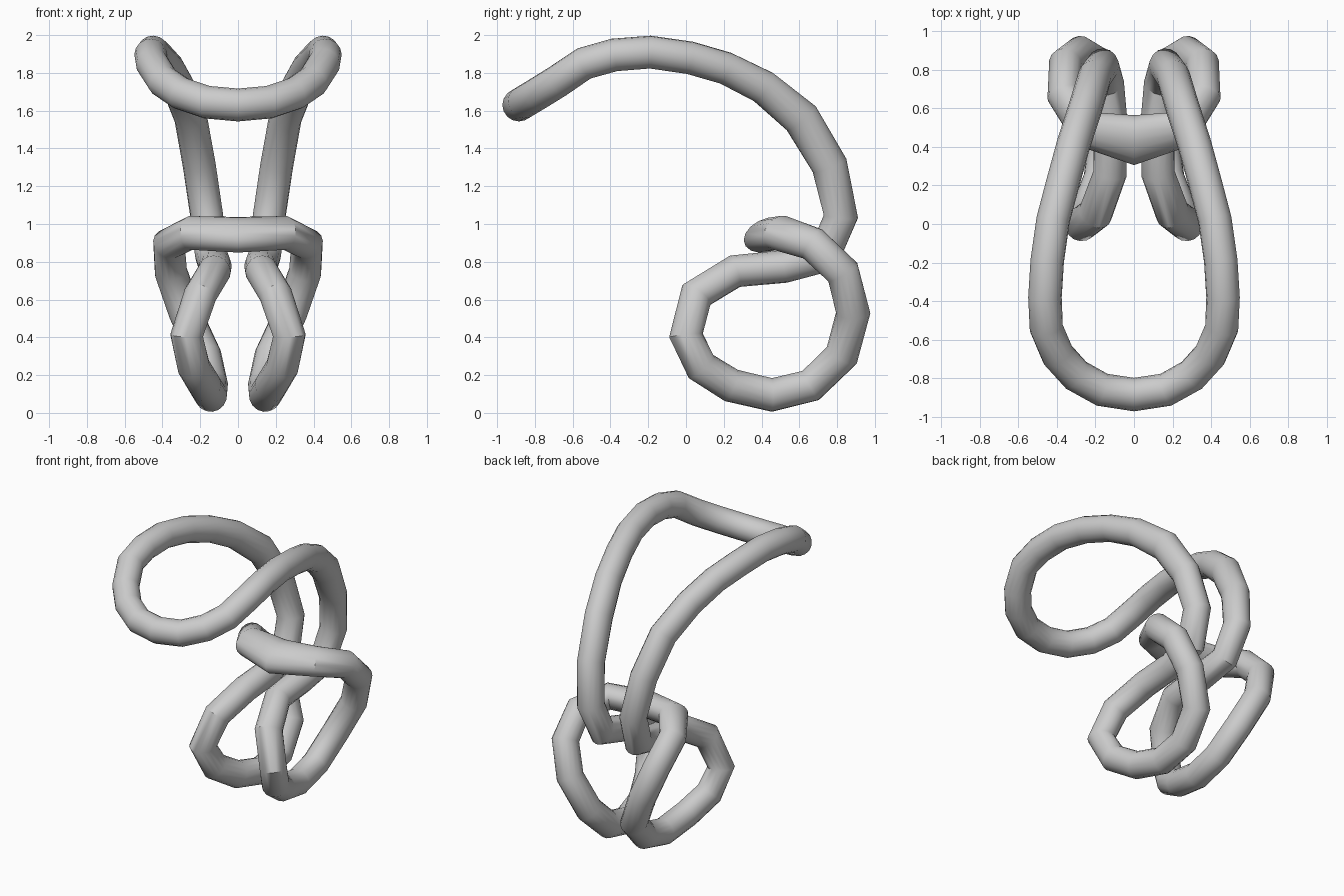
import bpy, bmesh, math
from mathutils import Vector

if "Cube" in bpy.data.objects:
    bpy.data.objects.remove(bpy.data.objects["Cube"])

R, SIDES = 0.087, 16
FLAT_DIR = Vector((0, 0.93, 0.36))   # direction in which some sections are widened

# Half of the closed tube path: x, y, z, widening
PATH = [
    # upper front loop
    (0, -.885, 1.63, 0), (.165, -.86, 1.645, 0), (.30, -.785, 1.69, 0),
    (.395, -.68, 1.755, 0), (.455, -.54, 1.85, 0), (.462, -.38, 1.895, 0),
    (.45, -.19, 1.91, 0), (.42, .02, 1.88, 0), (.37, .21, 1.825, 0),
    (.315, .41, 1.725, .05), (.25, .61, 1.56, .15), (.205, .76, 1.31, .1),
    (.165, .82, 1.04, .05),
    # lower side loop
    (.14, .73, .83, .1), (.12, .52, .775, 0), (.125, .26, .75, 0),
    (.20, .055, .625, .05), (.272, .0, .41, .03), (.235, .08, .245, .03),
    (.175, .24, .145, .03), (.145, .455, .095, .03), (.14, .66, .145, .03),
    (.175, .825, .305, .05), (.28, .885, .53, .05), (.355, .83, .745, .05),
    # cross strap
    (.365, .67, .895, .05), (.25, .495, .953, .2), (0, .435, .943, .55),
]


def sweep(name, path):
    pts = [Vector(p[:3]) for p in path]
    n = len(pts)
    bm = bmesh.new()
    normal, prev = Vector((0, 0, 1)), None
    for i, p in enumerate(pts):
        if i == 0:
            t = Vector((1, 0, 0))
        elif i == n - 1:
            t = Vector((-1, 0, 0))
        else:
            t = ((pts[i + 1] - p).normalized() + (p - pts[i - 1]).normalized()).normalized()
        normal = (normal - t * normal.dot(t)).normalized()
        side = t.cross(normal)
        wide = (FLAT_DIR - t * FLAT_DIR.dot(t)).normalized()
        ring = []
        for k in range(SIDES):
            a = 2 * math.pi * k / SIDES
            off = (normal * math.cos(a) + side * math.sin(a)) * R
            off += wide * off.dot(wide) * path[i][3]
            ring.append(bm.verts.new(p + off))
        if prev:
            for k in range(SIDES):
                j = (k + 1) % SIDES
                bm.faces.new((prev[k], prev[j], ring[j], ring[k]))
        prev = ring
    bmesh.ops.recalc_face_normals(bm, faces=bm.faces)
    # make sure the open tube faces outwards
    f = bm.faces[:][0]
    if f.normal.dot(f.calc_center_median() - (pts[0] + pts[1]) / 2) < 0:
        bmesh.ops.reverse_faces(bm, faces=bm.faces)
    me = bpy.data.meshes.new(name)
    bm.to_mesh(me)
    bm.free()
    ob = bpy.data.objects.new(name, me)
    bpy.context.collection.objects.link(ob)
    return ob


# One continuous knotted tube, mirrored across x = 0
tube = sweep("looped_tube", PATH)
m = tube.modifiers.new("mirror", 'MIRROR')
m.use_axis[0] = True
m.use_clip = True
m.merge_threshold = 0.001
for o in bpy.context.selected_objects:
    o.select_set(False)
tube.select_set(True)
bpy.context.view_layer.objects.active = tube
bpy.ops.object.shade_smooth_by_angle(angle=math.radians(40))
